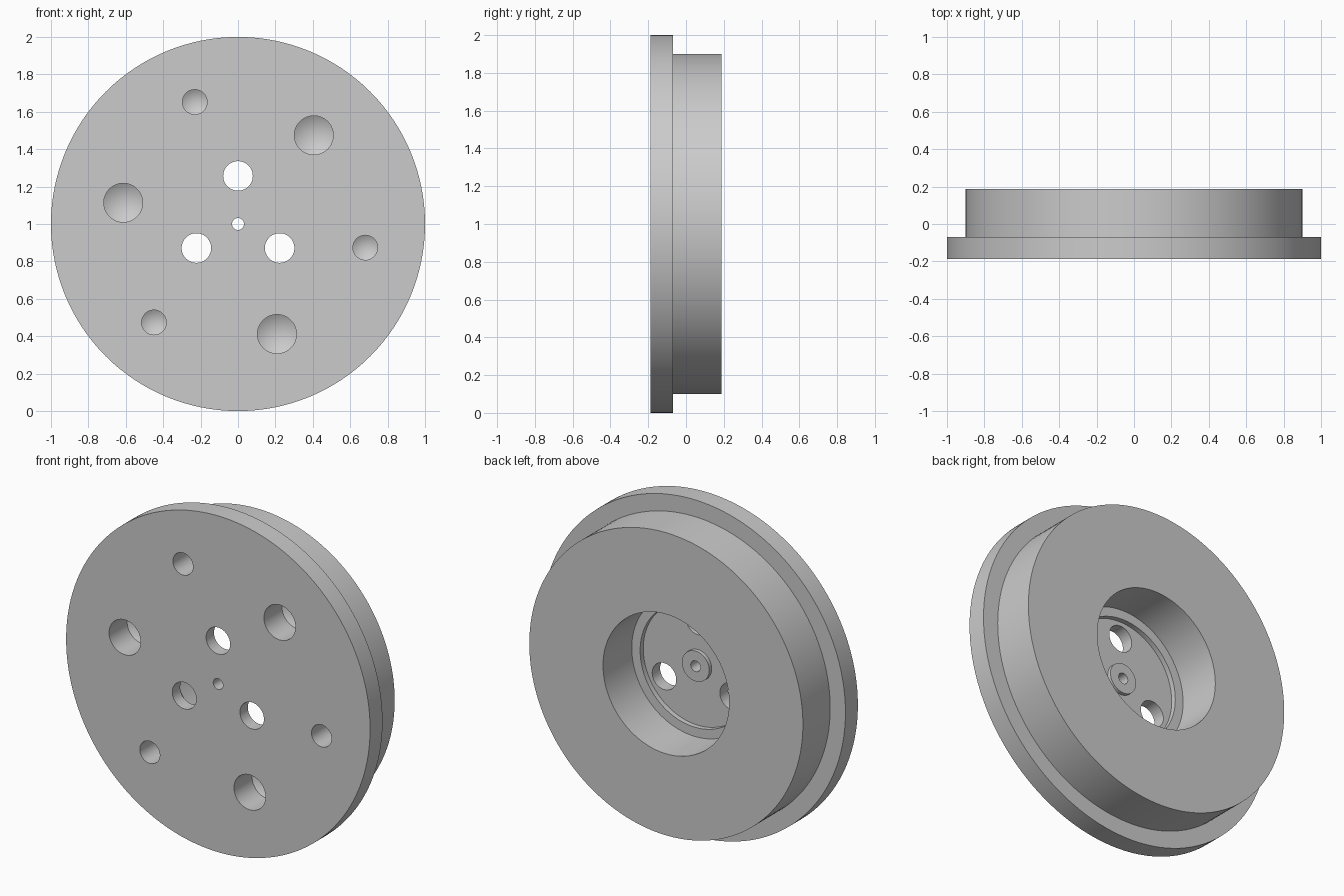
import bpy
import bmesh
from math import cos, sin, pi, radians
from mathutils import Vector

cube = bpy.data.objects.get("Cube")
if cube:
    bpy.data.objects.remove(cube, do_unlink=True)

FRONT, BACK = -0.187, 0.187
STEP = -0.07      # rear of the flange
WEB = -0.113      # floor of the rear recess

grey = bpy.data.materials.new("machined grey")
grey.use_nodes = True
colour = (0.6, 0.6, 0.6, 1)
grey.diffuse_color = colour
grey.node_tree.nodes["Principled BSDF"].inputs["Base Color"].default_value = colour


def lathe(name, profile, segments, at=(0, 0, 1), closed=False):
    """Turn a profile of (radius, y) points about the y axis."""
    bm = bmesh.new()
    verts = [bm.verts.new((r, y, 0)) for r, y in profile]
    pairs = list(zip(verts, verts[1:]))
    if closed:
        pairs.append((verts[-1], verts[0]))
    edges = [bm.edges.new(p) for p in pairs]
    bmesh.ops.spin(bm, geom=verts + edges, cent=(0, 0, 0), axis=(0, 1, 0),
                   angle=2 * pi, steps=segments, use_merge=False)
    bmesh.ops.remove_doubles(bm, verts=bm.verts[:], dist=1e-5)
    bmesh.ops.recalc_face_normals(bm, faces=bm.faces[:])
    mesh = bpy.data.meshes.new(name)
    bm.to_mesh(mesh)
    bm.free()
    mesh.materials.append(grey)
    obj = bpy.data.objects.new(name, mesh)
    obj.location = Vector(at)
    bpy.context.collection.objects.link(obj)
    return obj


# Flanged disc with stepped rear recess, centre boss and centre bore
disc = lathe("flanged_disc", [
    (0.032, FRONT), (1, FRONT), (1, STEP), (0.9, STEP), (0.9, BACK),
    (0.415, BACK), (0.415, -0.083), (0.36, -0.083), (0.36, WEB),
    (0.09, WEB), (0.09, -0.09), (0.032, -0.09)], 128, closed=True)


# Hole patterns: three of each, evenly spaced on a circle
def hole_ring(name, radius, ring, start, end, tip):
    profile = [(0, FRONT - 0.05), (radius, FRONT - 0.05), (radius, end), (0, end + tip)]
    cutters = []
    for i in range(3):
        a = radians(start + 120 * i)
        cutter = lathe(name, profile, 48, (ring * cos(a), 0, 1 + ring * sin(a)))
        cutter.hide_render = True
        cutters.append(cutter)
    return cutters


DRILL = FRONT + 0.17
cutters = (hole_ring("through_hole_cutter", 0.079, 0.257, 90, WEB + 0.05, 0)
           + hole_ring("large_drill_cutter", 0.104, 0.624, 49.5, DRILL, 0.062)
           + hole_ring("small_drill_cutter", 0.066, 0.692, 109.5, DRILL, 0.04))

bpy.context.view_layer.objects.active = disc
for cutter in cutters:
    mod = disc.modifiers.new("hole", 'BOOLEAN')
    mod.operation = 'DIFFERENCE'
    mod.solver = 'EXACT'
    mod.object = cutter
    bpy.ops.object.modifier_apply(modifier=mod.name)
    bpy.data.objects.remove(cutter, do_unlink=True)

# Smooth turned surfaces with crisp edges
bpy.ops.object.select_all(action='DESELECT')
disc.select_set(True)
bpy.ops.object.shade_smooth_by_angle(angle=radians(25))
